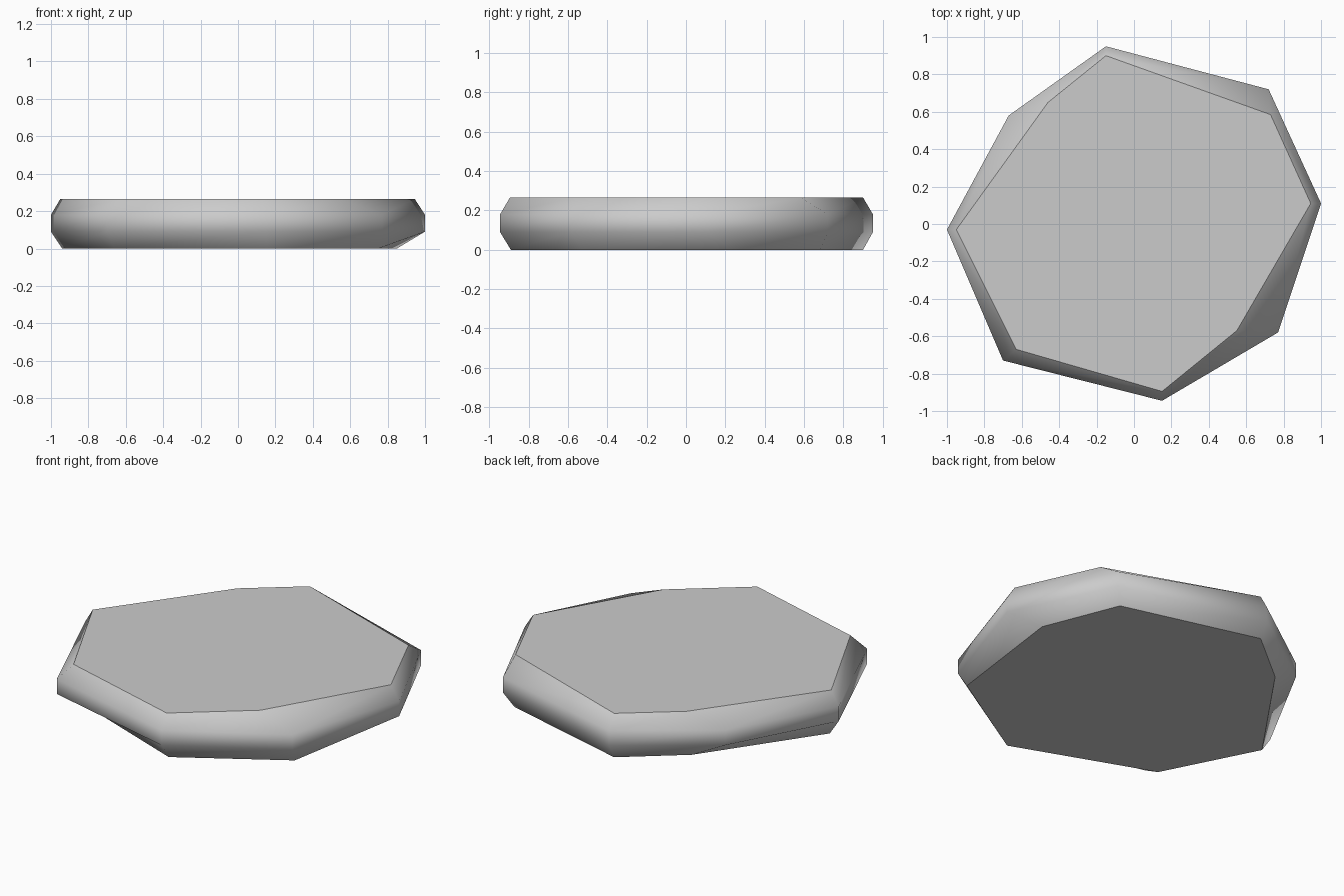
import bpy
import bmesh

cube = bpy.data.objects.get("Cube")
if cube:
    bpy.data.objects.remove(cube, do_unlink=True)

# Stone colour
stone = bpy.data.materials.new("stone_grey")
stone.use_nodes = True
grey = (0.6, 0.6, 0.6, 1)
stone.diffuse_color = grey
stone.node_tree.nodes["Principled BSDF"].inputs["Base Color"].default_value = grey

# Irregular outlines of the slab, counter-clockwise from its -x corner
base = [(-.94, -.03), (-.66, -.58), (.16, -.89), (.75, -.53),
        (.85, .23), (.67, .68), (-.15, .90), (-.48, .63)]
girth = [(-1, -.03), (-.70, -.73), (.15, -.945), (.77, -.58),
         (1, .11), (.72, .72), (-.15, .95), (-.67, .58)]
crown = [(-.95, -.03), (-.63, -.67), (.15, -.895), (.55, -.57),
         (.945, .11), (.73, .585), (-.15, .90), (-.46, .65)]
layers = [(base, 0), (girth, .09), (girth, .18), (crown, .265)]

# Stack the outlines and bridge them into a chamfered slab
bm = bmesh.new()
rings = [[bm.verts.new((x, y, z)) for x, y in outline] for outline, z in layers]
for low, high in zip(rings, rings[1:]):
    for i in range(len(low)):
        j = (i + 1) % len(low)
        bm.faces.new((low[i], low[j], high[j], high[i]))
caps = [bm.faces.new(rings[0][::-1]), bm.faces.new(rings[-1])]

# Rounded sides, crisp flat top and bottom
for face in bm.faces:
    face.smooth = face not in caps
for cap in caps:
    for edge in cap.edges:
        edge.smooth = False

mesh = bpy.data.meshes.new("stone_slab")
bm.to_mesh(mesh)
bm.free()
mesh.materials.append(stone)
slab = bpy.data.objects.new("stone_slab", mesh)
bpy.context.collection.objects.link(slab)
